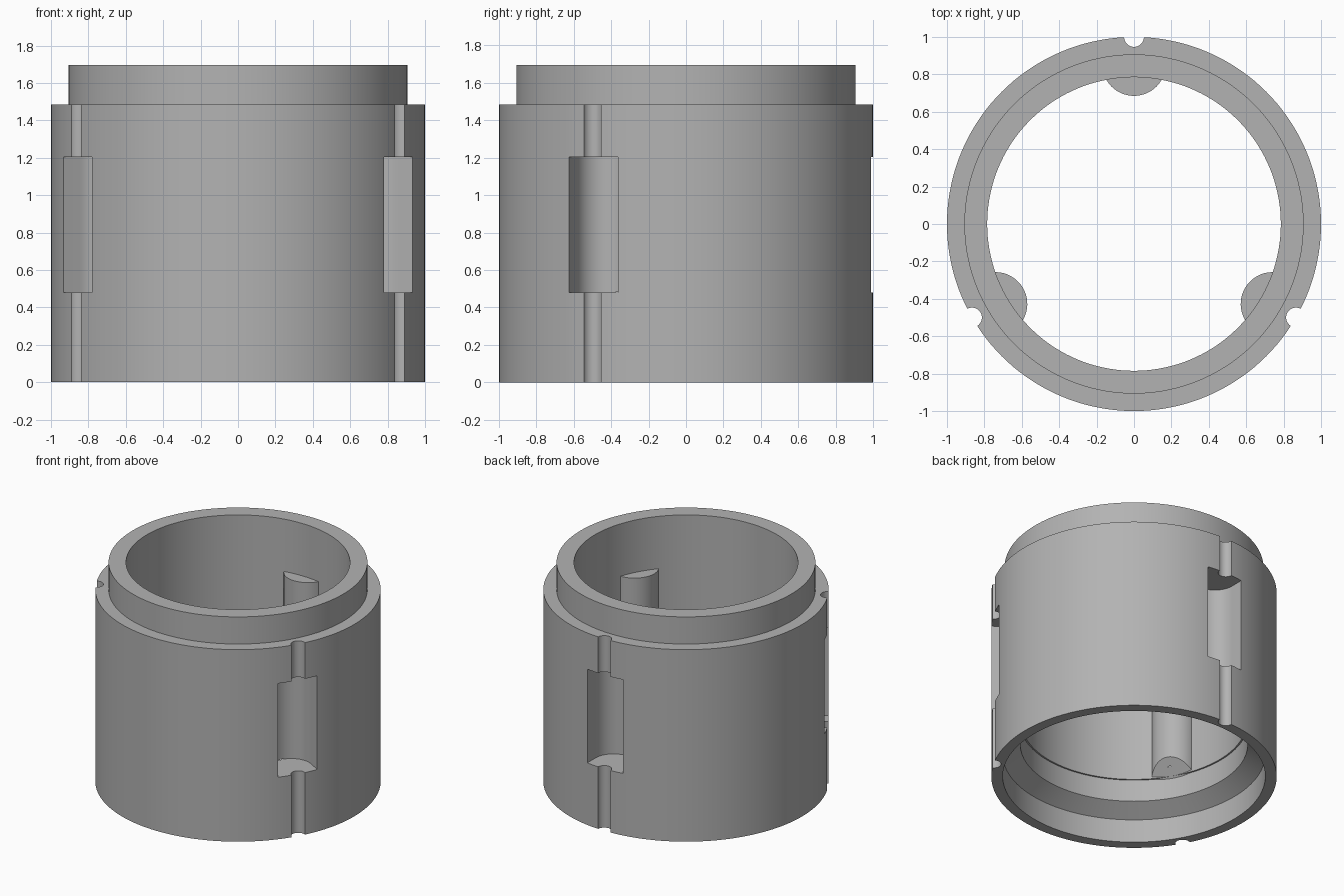
import bpy, bmesh
from math import sin, cos, pi, radians

if "Cube" in bpy.data.objects:
    bpy.data.objects.remove(bpy.data.objects["Cube"])

gray = bpy.data.materials.new("plain gray")
gray.use_nodes = True
gray.diffuse_color = (0.45, 0.45, 0.45, 1)
gray.node_tree.nodes["Principled BSDF"].inputs["Base Color"].default_value = (0.45, 0.45, 0.45, 1)


def make_object(name, bm):
    bmesh.ops.recalc_face_normals(bm, faces=bm.faces)
    mesh = bpy.data.meshes.new(name)
    bm.to_mesh(mesh)
    bm.free()
    mesh.materials.append(gray)
    obj = bpy.data.objects.new(name, mesh)
    bpy.context.collection.objects.link(obj)
    return obj


def lathe(name, profile, segments=144):
    """Closed (radius, z) profile turned around the z axis."""
    bm = bmesh.new()
    rings = [[bm.verts.new((r * cos(2 * pi * i / segments), r * sin(2 * pi * i / segments), z))
              for r, z in profile] for i in range(segments)]
    for i in range(segments):
        a, b = rings[i], rings[(i + 1) % segments]
        for j in range(len(profile)):
            k = (j + 1) % len(profile)
            bm.faces.new((a[j], b[j], b[k], a[k]))
    return make_object(name, bm)


def prism(name, outline, angle, low, high):
    """Upright prism; outline is (radial, tangential), low is a function of the radial value."""
    bm = bmesh.new()
    c, s = cos(angle), sin(angle)
    rings = [[bm.verts.new((r * c - t * s, r * s + t * c, z(r))) for r, t in outline]
             for z in (low, lambda r: high)]
    bottom, top = rings
    bm.faces.new(bottom)
    bm.faces.new(top)
    for i in range(len(outline)):
        j = (i + 1) % len(outline)
        bm.faces.new((bottom[i], bottom[j], top[j], top[i]))
    return make_object(name, bm)


def u_shape(center, radius, outer, steps=28):
    """Half circle bulging inward, with straight sides out to the outer distance."""
    arc = [(center - radius * sin(pi * i / steps), radius * cos(pi * i / steps))
           for i in range(steps + 1)]
    return [(outer, radius)] + arc + [(outer, -radius)]


def circle(center, radius, steps=32):
    return [(center + radius * cos(2 * pi * i / steps), radius * sin(2 * pi * i / steps))
            for i in range(steps)]


def combine(target, other, operation):
    mod = target.modifiers.new(operation.lower(), 'BOOLEAN')
    mod.object, mod.operation, mod.solver = other, operation, 'EXACT'
    bpy.context.view_layer.objects.active = target
    bpy.ops.object.modifier_apply(modifier=mod.name)
    bpy.data.objects.remove(other)


# Stepped ring with a top lip and a recessed, chamfered bottom opening
body = lathe("ring_body", [
    (1.0, 0), (1.0, 1.485), (0.907, 1.485), (0.907, 1.695), (0.785, 1.695),
    (0.785, 0.43), (0.797, 0.43), (0.797, 0.26), (0.92, 0.18), (0.92, 0)])

angles = [radians(a) for a in (90, 210, 330)]

# Inner bosses with sloped undersides
for a in angles:
    boss = prism("boss", u_shape(0.855, 0.17, 0.86), a, lambda r: 0.43 + (0.785 - r), 1.29)
    combine(body, boss, 'UNION')

# Outer pockets and the full-height round grooves
for a in angles:
    pocket = prism("pocket", u_shape(0.885, 0.152, 1.1), a, lambda r: 0.48, 1.205)
    combine(body, pocket, 'DIFFERENCE')
    groove = prism("groove", circle(1.0, 0.053), a, lambda r: -0.1, 1.6)
    combine(body, groove, 'DIFFERENCE')

# Smooth curved walls with crisp edges
bpy.ops.object.select_all(action='DESELECT')
body.select_set(True)
bpy.context.view_layer.objects.active = body
bpy.ops.object.shade_smooth_by_angle(angle=radians(25))
